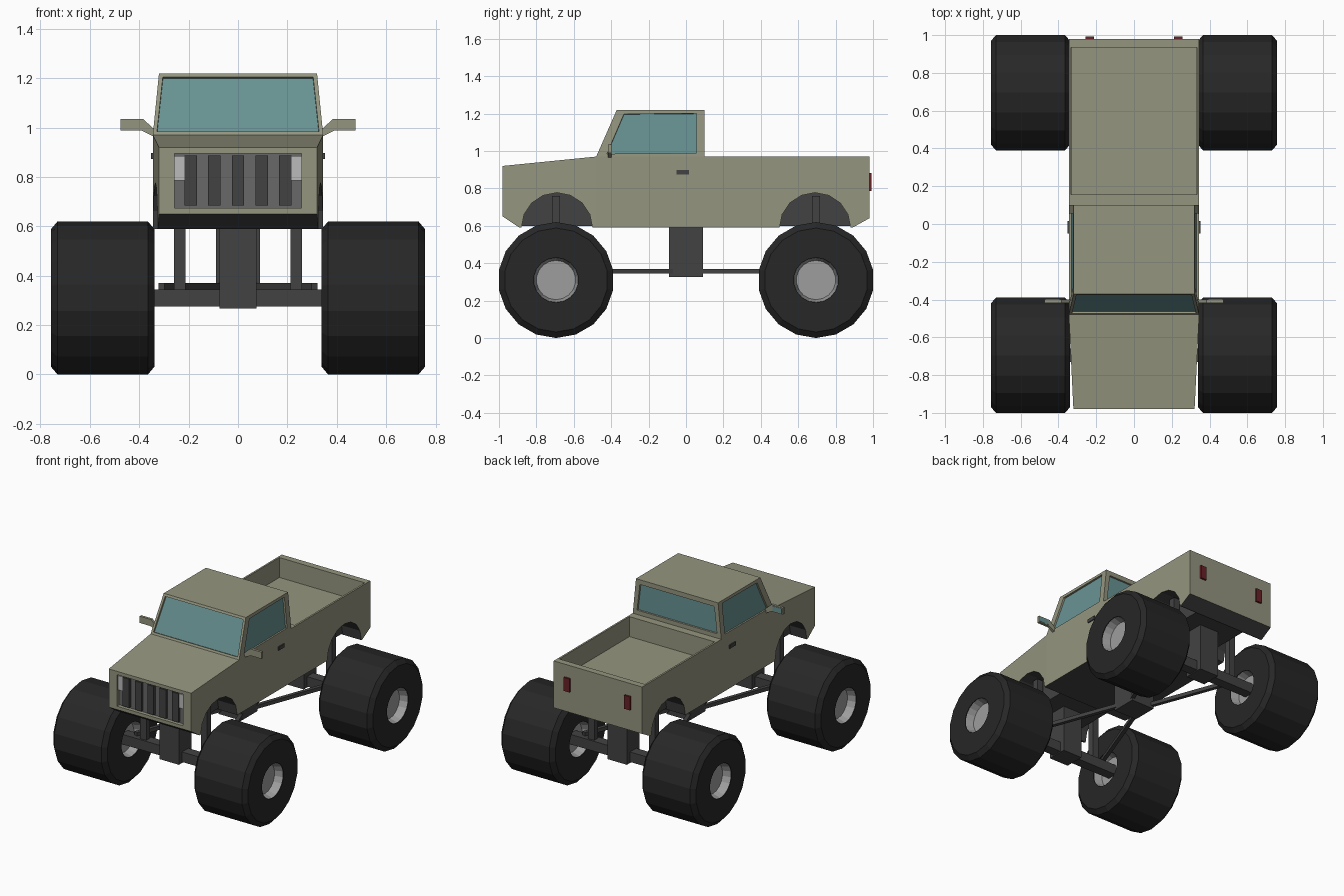
import bpy, bmesh, math
from mathutils import Vector

if "Cube" in bpy.data.objects:
    bpy.data.objects.remove(bpy.data.objects["Cube"])


def mat(name, r, g, b):
    m = bpy.data.materials.new(name)
    m.diffuse_color = (r, g, b, 1)
    m.use_nodes = True
    m.node_tree.nodes["Principled BSDF"].inputs["Base Color"].default_value = m.diffuse_color
    return m


PAINT = mat("paint", .30, .30, .215)
GLASS = mat("glass", .14, .29, .29)
DARK = mat("dark_metal", .055, .055, .055)
RUBBER = mat("rubber", .02, .02, .02)
SILVER = mat("silver", .34, .34, .34)
GREY = mat("grille_grey", .14, .14, .14)
LAMP = mat("lamp", .5, .5, .5)
RED = mat("red", .14, .015, .02)


def finish(bm, name, *mats):
    bmesh.ops.recalc_face_normals(bm, faces=bm.faces)
    me = bpy.data.meshes.new(name)
    bm.to_mesh(me)
    bm.free()
    for m in mats:
        me.materials.append(m)
    ob = bpy.data.objects.new(name, me)
    bpy.context.collection.objects.link(ob)
    return ob


def prism(pts, place):
    """Extrude a 2D profile; place(p, side) gives the 3D point, side is -1 or 1."""
    bm = bmesh.new()
    a, b = ([bm.verts.new(place(p, s)) for p in pts] for s in (-1, 1))
    n = len(pts)
    bm.faces.new(a)
    bm.faces.new(b[::-1])
    for i in range(n):
        j = (i + 1) % n
        bm.faces.new((a[i], b[i], b[j], a[j]))
    bmesh.ops.recalc_face_normals(bm, faces=bm.faces)
    return bm


def box(name, m, x, y, z):
    bm = prism([(y[0], z[0]), (y[1], z[0]), (y[1], z[1]), (y[0], z[1])],
               lambda p, s: (x[0] if s < 0 else x[1], p[0], p[1]))
    return finish(bm, name, m)


def bar(name, m, a, b, w):
    a, b = Vector(a), Vector(b)
    h, l = w / 2, (b - a).length / 2
    ob = box(name, m, (-h, h), (-l, l), (-h, h))
    ob.location = (a + b) / 2
    ob.rotation_euler = (b - a).to_track_quat('Y', 'Z').to_euler()


def lathe(name, m, prof, loc, n=18):
    """Revolve (x, radius) points around the x axis."""
    bm = bmesh.new()
    rings = []
    for x, r in prof:
        rings.append([bm.verts.new((x, r * math.sin(2 * math.pi * i / n),
                                    r * math.cos(2 * math.pi * i / n))) for i in range(n)])
    for p, q in zip(rings, rings[1:] + rings[:1]):
        for i in range(n):
            j = (i + 1) % n
            bm.faces.new((p[i], p[j], q[j], q[i]))
    bmesh.ops.remove_doubles(bm, verts=bm.verts, dist=1e-5)
    finish(bm, name, m).location = loc


def recess(bm, f, margin, depth, adjust=None, index=0):
    """Inset a face, optionally shift the inset corners, then sink it."""
    bmesh.ops.inset_individual(bm, faces=[f], thickness=margin)
    for v in f.verts:
        if adjust:
            adjust(v.co)
    f.normal_update()
    bmesh.ops.inset_individual(bm, faces=[f], thickness=.001, depth=-depth)
    f.material_index = index


# lower body: side profile with wheel arches
def arch(c):
    return [(c + .19 * math.cos(math.pi * i / 8), .59 + .187 * math.sin(math.pi * i / 8))
            for i in range(9)]


prof = [(-.98, .92), (-.48, .97), (.10, .97), (.98, .97), (.98, .64), (.89, .59)]
prof += arch(.69) + arch(-.69) + [(-.89, .59), (-.98, .65)]
bm = prism(prof, lambda p, s: (s * .345, p[0], p[1]))
bmesh.ops.bisect_plane(bm, geom=bm.verts[:] + bm.edges[:] + bm.faces[:],
                       plane_co=(0, -.48, 0), plane_no=(0, 1, 0), dist=1e-4)
for v in bm.verts:
    if v.co.y < -.48:
        v.co.x *= 1 + .14 * (v.co.y + .48)
bm.normal_update()
for f in bm.faces:
    c, n = f.calc_center_median(), f.normal
    if abs(n.x) < .5 and (n.z < -.5 or (abs(c.y) < .9 and c.z < .8)):
        f.material_index = 1
bed = max(bm.faces, key=lambda f: f.calc_center_median().y if f.normal.z > .9 else -9)
nose = min(bm.faces, key=lambda f: f.normal.y)


def bed_edge(co):
    co.y = .155 if co.y < .5 else .935


def grille_edge(co):
    co.x = math.copysign(.258, co.x)


recess(bm, bed, .018, .14, bed_edge)
recess(bm, nose, .034, .025, grille_edge, 2)
finish(bm, "truck_body", PAINT, DARK, GREY)

# cab with sunken windows
bm = prism([(-.48, .97), (-.37, 1.22), (.10, 1.22), (.10, .97)],
           lambda p, s: (s * (.345 if p[1] < 1 else .32), p[0], p[1]))


def side_window(co):
    co.y = -.178 + .89 * (co.y + .1825)


for f in bm.faces[:]:
    n = f.normal.copy()
    if abs(n.x) > .9:
        recess(bm, f, .027, .012, side_window, 1)
    elif n.y < -.5:
        recess(bm, f, .023, .012, None, 1)
    elif n.y > .5:
        recess(bm, f, .045, .012, None, 1)
finish(bm, "cab", PAINT, GLASS)

# grille bars
for i in range(-2, 3):
    box("grille_bar", DARK, (i * .096 - .025, i * .096 + .025), (-.974, -.95), (.684, .886))

# underbody: frame core and gearbox
box("frame_core", DARK, (-.2, .2), (-.885, .885), (.60, .79))
box("gearbox", DARK, (-.09, .09), (-.09, .09), (.325, .62))

MIRROR = [(.33, .965), (.345, .965), (.39, .988), (.475, .988), (.475, 1.035), (.385, 1.035), (.335, .99)]
TIRE = [(.21, .12), (.21, .278), (.183, .31), (-.183, .31), (-.21, .278), (-.21, .12)]
RIM = [(.15, 0), (.15, .105), (.208, .121), (-.208, .121), (-.15, .105), (-.15, 0)]

for s in (-1, 1):
    # lamps, door handles and mirrors
    box("headlight", LAMP, sorted((s * .216, s * .257)), (-.968, -.95), (.785, .885))
    box("taillight", RED, sorted((s * .213, s * .258)), (.97, .993), (.787, .882))
    box("door_handle", DARK, sorted((s * .34, s * .353)), (-.05, .015), (.873, .898))
    bm = prism(MIRROR, lambda p, k: (s * p[0], -.408 + k * .009, p[1]))
    finish(bm, "wing_mirror", PAINT)
    box("mirror_glass", GLASS, sorted((s * .395, s * .468)), (-.40, -.397), (.995, 1.028))

    # axle assemblies, s also picks front or rear
    y = s * .695
    box("axle", DARK, (-.40, .40), (y - .035, y + .035), (.275, .345))
    box("differential", DARK, (-.075, .075), (y - .07, y + .07), (.268, .62))
    for t in (-1, 1):
        box("shock_strut", DARK, sorted((t * .213, t * .26)), (y - .022, y + .022), (.33, .76))
        bar("trailing_link", DARK, (t * .31, y, .357), (t * .05, 0, .357), .026)
        lathe("tire", RUBBER, TIRE, (t * .548, y, .31))
        lathe("wheel_rim", SILVER, RIM, (t * .548, y, .31))
